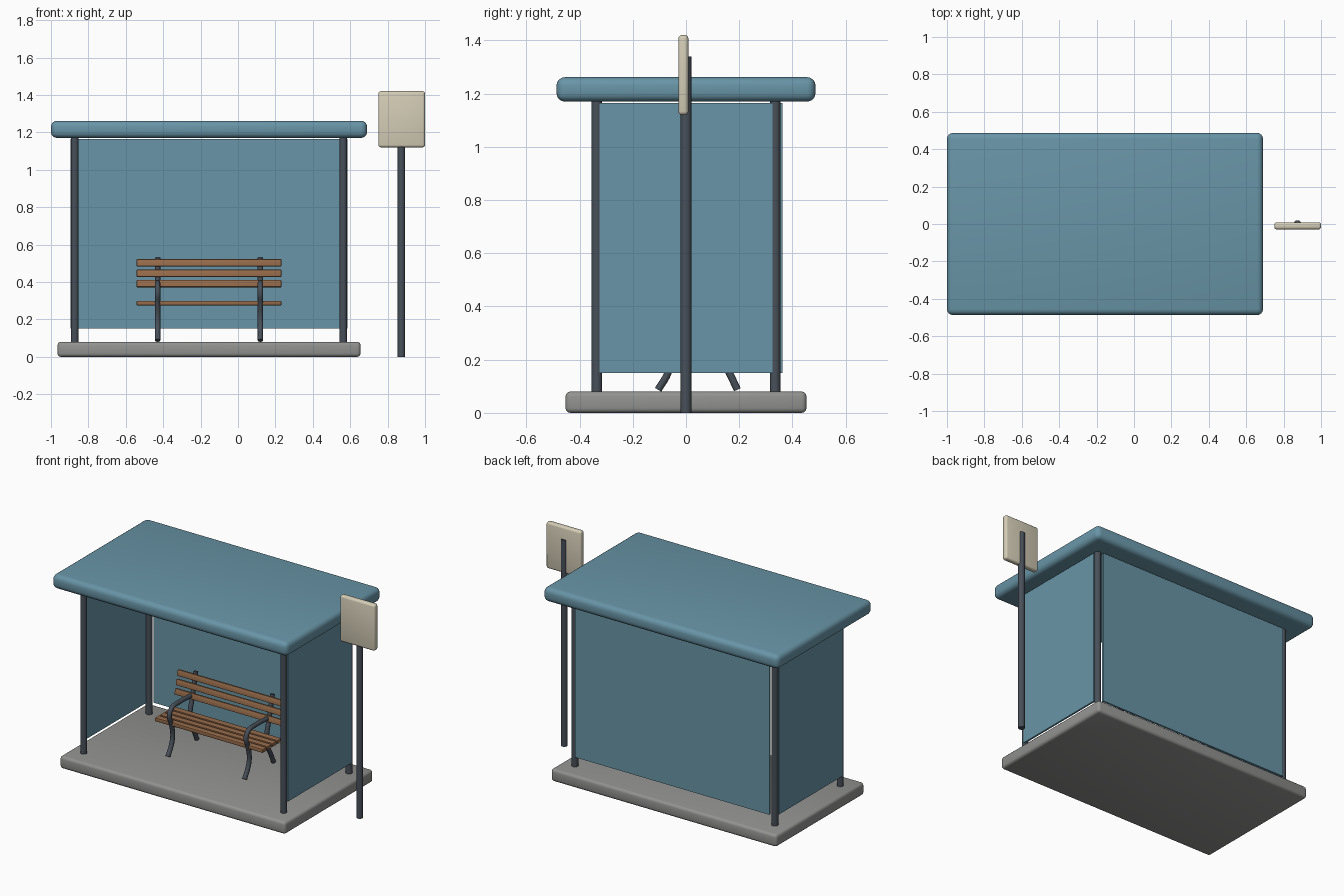
import bpy
import math

cube = bpy.data.objects.get("Cube")
if cube:
    bpy.data.objects.remove(cube, do_unlink=True)

CX = -0.155      # middle of the shelter
POST_X = 0.718   # post offset from the middle
POST_Y = 0.335


def material(name, color):
    mat = bpy.data.materials.new(name)
    mat.use_nodes = True
    mat.diffuse_color = (*color, 1)
    mat.node_tree.nodes["Principled BSDF"].inputs["Base Color"].default_value = (*color, 1)
    return mat


teal = material("teal", (0.14, 0.30, 0.385))
concrete = material("concrete grey", (0.29, 0.29, 0.285))
steel = material("dark steel", (0.065, 0.08, 0.10))
wood = material("brown wood", (0.30, 0.145, 0.068))
cream = material("cream", (0.66, 0.61, 0.47))


def finish(obj, name, mat):
    obj.name = name
    obj.data.materials.append(mat)
    bpy.ops.object.shade_smooth_by_angle(angle=math.radians(40))
    return obj


def box(name, low, high, mat, bevel=0.0, segments=3, tilt=0.0):
    center = [(a + b) / 2 for a, b in zip(low, high)]
    bpy.ops.mesh.primitive_cube_add(size=1, location=center)
    obj = bpy.context.object
    obj.scale = [b - a for a, b in zip(low, high)]
    bpy.ops.object.transform_apply(location=False, rotation=False, scale=True)
    obj.rotation_euler.x = tilt
    if bevel:
        mod = obj.modifiers.new("Bevel", "BEVEL")
        mod.width = bevel
        mod.segments = segments
        bpy.ops.object.modifier_apply(modifier=mod.name)
    return finish(obj, name, mat)


def post(name, x, y, bottom, top):
    bpy.ops.mesh.primitive_cylinder_add(vertices=24, radius=0.02, depth=top - bottom,
                                        location=(x, y, (top + bottom) / 2))
    return finish(bpy.context.object, name, steel)


def tube(name, x, points, radius):
    """Bent round bar through (y, z) points."""
    curve = bpy.data.curves.new(name, "CURVE")
    curve.dimensions = "3D"
    curve.bevel_depth = radius
    curve.bevel_resolution = 3
    curve.resolution_u = 5
    curve.use_fill_caps = True
    spline = curve.splines.new("BEZIER")
    spline.bezier_points.add(len(points) - 1)
    for point, (y, z) in zip(spline.bezier_points, points):
        point.co = (x, y, z)
        point.handle_left_type = point.handle_right_type = "AUTO"
    obj = bpy.data.objects.new(name, curve)
    bpy.context.collection.objects.link(obj)
    bpy.ops.object.select_all(action="DESELECT")
    obj.select_set(True)
    bpy.context.view_layer.objects.active = obj
    bpy.ops.object.convert(target="MESH")
    return finish(bpy.context.object, name, steel)


# Slab and roof
box("base_slab", (-0.965, -0.453, 0), (0.655, 0.453, 0.08), concrete, 0.018)
box("roof", (-1, -0.487, 1.17), (0.69, 0.487, 1.262), teal, 0.032, 4)

# Corner posts and wall panels
for side, sx in (("left", 1), ("right", -1)):
    x = CX + sx * POST_X
    for end, sy in (("front", -1), ("back", 1)):
        post(f"{end}_{side}_post", x, sy * POST_Y, 0.075, 1.175)
    outer = CX + sx * (POST_X + 0.017)
    box(f"{side}_panel", (outer - 0.006, -0.325, 0.15), (outer + 0.006, 0.325, 1.165), teal)
box("back_panel", (CX - 0.697, 0.35, 0.15), (CX + 0.697, 0.363, 1.165), teal)

# Sign
post("sign_pole", 0.874, 0, 0, 1.34)
box("sign_plate", (0.75, -0.029, 1.12), (1, 0.009, 1.42), cream, 0.013)

# Bench frames
front_bar = [(-0.105, 0.087), (-0.068, 0.15), (-0.055, 0.21), (-0.072, 0.29),
             (-0.09, 0.345), (-0.065, 0.387), (0.0, 0.396), (0.16, 0.39)]
back_bar = [(0.193, 0.087), (0.163, 0.15), (0.125, 0.22), (0.122, 0.28),
            (0.15, 0.39), (0.182, 0.53)]
for side, sx in (("left", 1), ("right", -1)):
    x = CX + sx * 0.275
    tube(f"bench_{side}_front_leg_and_arm", x, front_bar, 0.0145)
    tube(f"bench_{side}_back_leg", x, back_bar, 0.0145)
    tube(f"bench_{side}_seat_rail", x, [(-0.06, 0.262), (0.125, 0.262)], 0.012)

# Bench slats
for i in range(4):
    y = -0.078 + i * 0.051
    box(f"seat_slat_{i + 1}", (CX - 0.387, y, 0.275), (CX + 0.387, y + 0.041, 0.299),
        wood, 0.004, 2)
for i in range(3):
    y, z = 0.133 + i * 0.013, 0.39 + i * 0.056
    box(f"back_slat_{i + 1}", (CX - 0.387, y - 0.01, z - 0.019), (CX + 0.387, y + 0.01, z + 0.019),
        wood, 0.004, 2, tilt=math.radians(-13))
